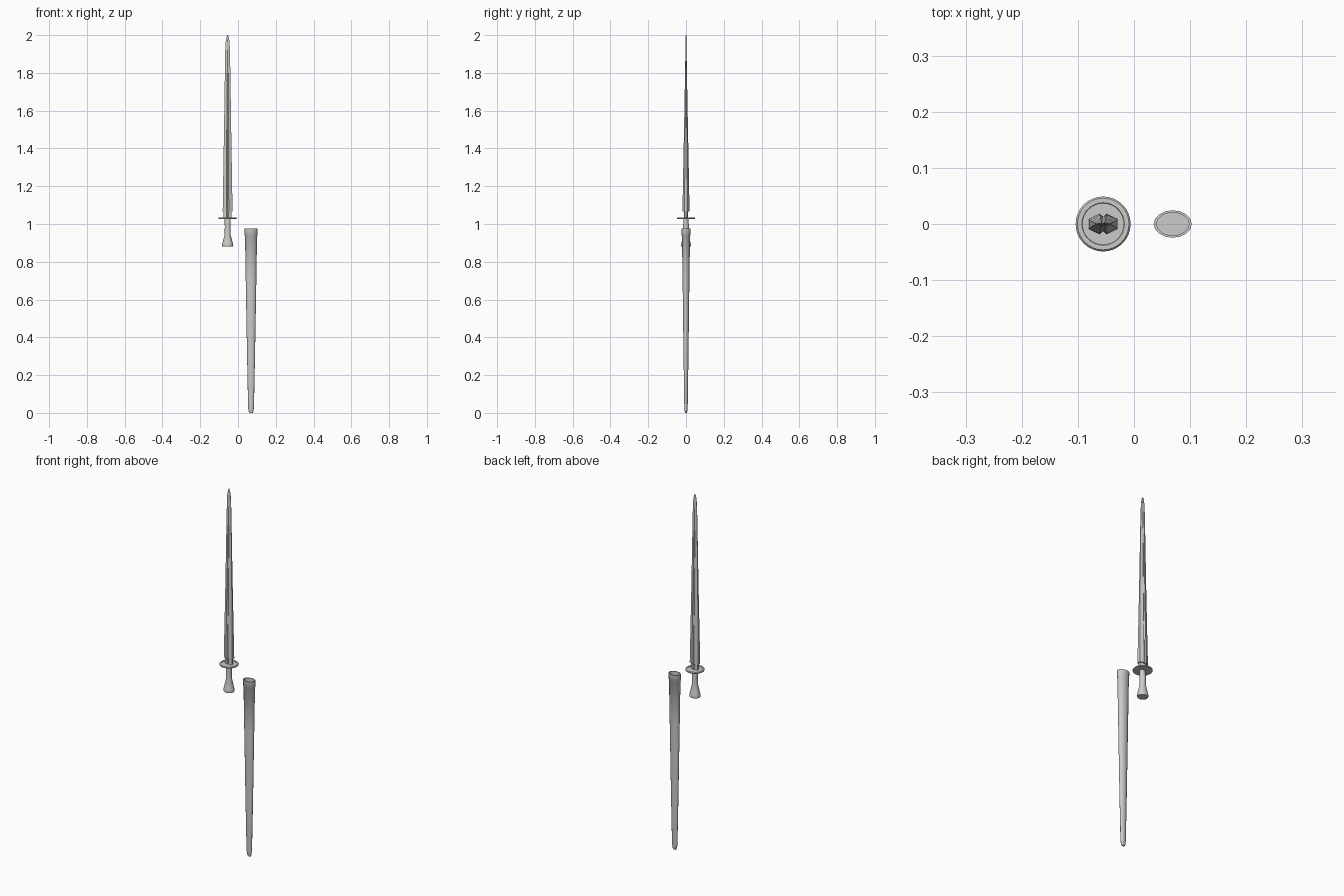
import bpy, bmesh, math

if "Cube" in bpy.data.objects:
    bpy.data.objects.remove(bpy.data.objects["Cube"])

SWORD_X, SHEATH_X = -0.055, 0.069


def loft(name, rings, x, smooth=0):
    """Skin a stack of equal-length rings of (x, y, z) points and cap both ends."""
    bm = bmesh.new()
    loops = [[bm.verts.new(p) for p in ring] for ring in rings]
    n = len(loops[0])
    for a, b in zip(loops, loops[1:]):
        for i in range(n):
            j = (i + 1) % n
            bm.faces.new((a[i], a[j], b[j], b[i]))
    bm.faces.new(loops[0][::-1])
    bm.faces.new(loops[-1])
    bmesh.ops.recalc_face_normals(bm, faces=bm.faces[:])
    mesh = bpy.data.meshes.new(name)
    bm.to_mesh(mesh)
    bm.free()
    obj = bpy.data.objects.new(name, mesh)
    bpy.context.collection.objects.link(obj)
    obj.location.x = x
    if smooth:
        bpy.ops.object.select_all(action='DESELECT')
        obj.select_set(True)
        bpy.context.view_layer.objects.active = obj
        bpy.ops.object.shade_smooth_by_angle(angle=math.radians(smooth))
    return obj


def oval(rx, ry, z, n):
    return [(rx * math.cos(2 * math.pi * i / n),
             ry * math.sin(2 * math.pi * i / n), z) for i in range(n)]


def ovals(profile, n):
    return [oval(rx, ry, z, n) for z, rx, ry in profile]


def blade_section(z, w, t, e):
    """Hexagonal section with a fuller groove down the middle of each face."""
    side = [(w, e), (w * 0.24, t), (0, t * 0.72), (-w * 0.24, t), (-w, e)]
    return [(x, y, z) for x, y in side] + [(-x, -y, z) for x, y in side]


# Blade: z, half width, half thickness, half edge thickness
blade = [(1.065, 0.026, 0.0185, 0.009), (1.2, 0.024, 0.0165, 0.007),
         (1.5, 0.019, 0.0105, 0.004), (1.8, 0.0145, 0.005, 0.002),
         (1.92, 0.0125, 0.003, 0.001), (1.965, 0.010, 0.0025, 0.001),
         (1.99, 0.006, 0.002, 0.0008), (2.0, 0.002, 0.001, 0.0005)]
loft("blade", [blade_section(*s) for s in blade], SWORD_X)

# Collar between blade and guard
loft("blade_collar", [blade_section(1.03, 0.021, 0.011, 0.006),
                      blade_section(1.067, 0.021, 0.011, 0.006)], SWORD_X)

# Round guard, thin at the rim
loft("guard", ovals([(1.026, 0.037, 0.037), (1.027, 0.048, 0.048),
                     (1.031, 0.049, 0.049), (1.0345, 0.046, 0.046),
                     (1.0345, 0.038, 0.038), (1.0325, 0.037, 0.037)], 32),
     SWORD_X, 30)

# Grip flaring into the pommel
loft("grip", ovals([(0.88, 0.028, 0.025), (0.888, 0.030, 0.027),
                    (0.90, 0.027, 0.024), (0.945, 0.016, 0.016),
                    (0.985, 0.015, 0.016), (1.028, 0.016, 0.012)], 16),
     SWORD_X, 40)

# Scabbard with throat band and recessed mouth
loft("scabbard", ovals([(0.0, 0.009, 0.005), (0.008, 0.0125, 0.007),
                        (0.03, 0.0155, 0.009), (0.3, 0.021, 0.013),
                        (0.7, 0.028, 0.018), (0.938, 0.032, 0.0215),
                        (0.94, 0.0335, 0.023), (0.975, 0.034, 0.0245),
                        (0.975, 0.029, 0.0205), (0.95, 0.029, 0.0205)], 16),
     SHEATH_X, 40)
